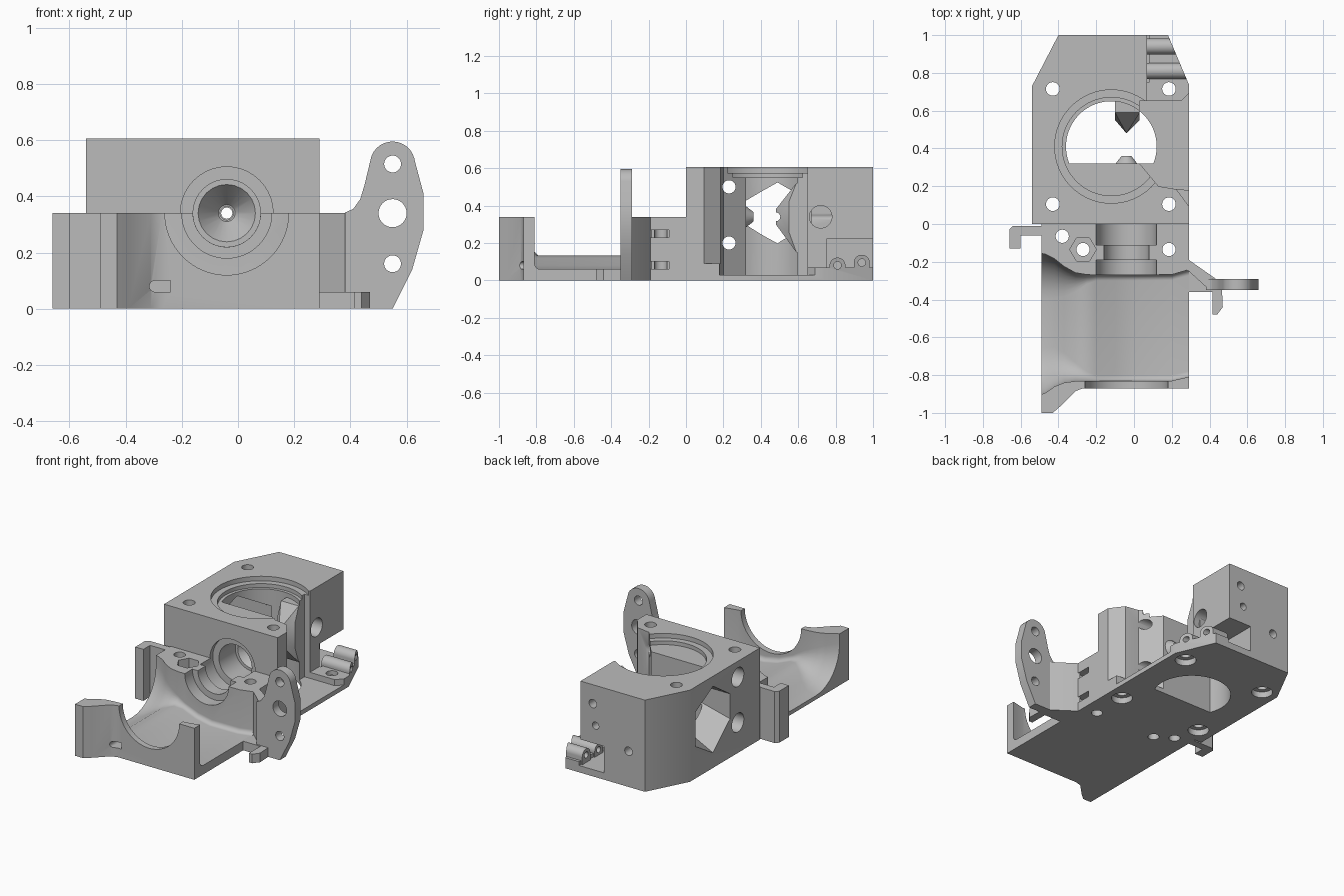
import bpy, bmesh, math

if "Cube" in bpy.data.objects:
    bpy.data.objects.remove(bpy.data.objects["Cube"])

grey = bpy.data.materials.new("plain_grey")
grey.diffuse_color = (0.5, 0.5, 0.5, 1)
grey.use_nodes = True
grey.node_tree.nodes["Principled BSDF"].inputs["Base Color"].default_value = grey.diffuse_color


def finish(name, bm):
    bmesh.ops.recalc_face_normals(bm, faces=bm.faces)
    me = bpy.data.meshes.new(name)
    bm.to_mesh(me)
    bm.free()
    ob = bpy.data.objects.new(name, me)
    bpy.context.collection.objects.link(ob)
    me.materials.append(grey)
    return ob


def loft(name, rings):
    bm = bmesh.new()
    vs = [[bm.verts.new(p) for p in r] for r in rings]
    n = len(vs[0])
    for a, b in zip(vs, vs[1:]):
        for i in range(n):
            j = (i + 1) % n
            bm.faces.new((a[i], a[j], b[j], b[i]))
    bm.faces.new(vs[0])
    bm.faces.new(vs[-1])
    return finish(name, bm)


def prism(name, pts, lo, hi, axis="z"):
    place = {"z": lambda a, b, h: (a, b, h), "y": lambda a, b, h: (a, h, b),
             "x": lambda a, b, h: (h, a, b)}[axis]
    return loft(name, [[place(a, b, h) for a, b in pts] for h in (lo, hi)])


def circle(a, b, r, n=48, start=0.0, sweep=2 * math.pi):
    k = n if sweep > 6.28 else n - 1
    return [(a + r * math.cos(start + sweep * i / k), b + r * math.sin(start + sweep * i / k))
            for i in range(n)]


def rod(name, a, b, r, lo, hi, axis="z", n=40):
    return prism(name, circle(a, b, r, n), lo, hi, axis)


def box(name, x0, x1, y0, y1, z0, z1):
    return prism(name, [(x0, y0), (x1, y0), (x1, y1), (x0, y1)], z0, z1)


def hull(name, pts):
    bm = bmesh.new()
    for p in pts:
        bm.verts.new(p)
    bmesh.ops.convex_hull(bm, input=bm.verts)
    return finish(name, bm)


def select(ob):
    bpy.ops.object.select_all(action="DESELECT")
    ob.select_set(True)
    bpy.context.view_layer.objects.active = ob


def cut(ob, *cutters):
    for c in cutters:
        select(ob)
        m = ob.modifiers.new("cut", "BOOLEAN")
        m.operation, m.solver, m.object = "DIFFERENCE", "EXACT", c
        bpy.ops.object.modifier_apply(modifier=m.name)
        bpy.data.objects.remove(c)


CX, CZ = -0.04, 0.34      # filament axis
BX, BY = -0.12, 0.41      # vertical gear bore

# Rear block with clipped back corners
block = prism("rear_block", [(-0.54, 0), (0.29, 0), (0.29, 0.74), (0.18, 1), (-0.40, 1),
                             (-0.54, 0.73)], 0, 0.605)
# Open right side and low back-right shelf
cut(block,
    prism("c", [(0.4, -0.03), (0.29, 0.095), (0.22, 0.19), (0.4, 0.19)], 0.09, 0.8),
    prism("c", [(0.4, 0.17), (0.22, 0.185), (0.13, 0.2), (0.03, 0.32), (0.03, 0.65),
                (0.25, 0.65), (0.4, 0.8)], 0.03, 0.8),
    box("c", 0.07, 0.4, 0.645, 1.1, 0.07, 0.8))
# Gear bore: D-shaped through hole with a stepped round rim
t = math.asin((0.32 - BY) / 0.24)
cut(block,
    prism("c", circle(BX, BY, 0.24, 48, t, math.pi - 2 * t), -0.1, 0.6),
    rod("c", BX, BY, 0.26, 0.55, 0.8, n=64),
    rod("c", BX, BY, 0.30, 0.575, 0.8, n=64))
# Left window tapering inward, bearing holes, side pocket, back notch
outer = [(0.31, 0.42), (0.31, 0.25), (0.49, 0.09), (0.67, 0.2), (0.67, 0.44), (0.49, 0.54)]
inner = [(0.31, 0.42), (0.31, 0.305), (0.49, 0.2), (0.67, 0.305), (0.67, 0.42), (0.49, 0.523)]
cut(block,
    loft("c", [[(x, a, b) for a, b in s] for x, s in ((-0.56, outer), (-0.34, inner),
                                                     (-0.2, inner))]),
    rod("c", 0.72, CZ, 0.06, -0.06, 0.2, "x"),
    box("c", -0.1, 0.08, 0.75, 1.1, 0.045, 0.22))
for z in (0.2, 0.5):
    cut(block, rod("c", 0.23, z, 0.035, -0.7, 0.4, "x"),
        rod("c", 0.23, z, 0.062, -0.7, -0.42, "x"))
# Nozzle seat with pointed roof, narrowing filament path and back screw holes
cut(block,
    rod("c", CX, CZ, 0.165, -0.1, 0.03, "y"),
    rod("c", CX, CZ, 0.12, -0.1, 0.2, "y"),
    prism("c", [(CX - 0.1, CZ), (CX + 0.1, CZ), (CX + 0.08, 0.43), (CX + 0.02, 0.525),
                (CX - 0.02, 0.525), (CX - 0.08, 0.43)], 0.035, 0.2, "y"),
    loft("c", [[(a, y, b) for a, b in circle(CX, CZ, r, 24)]
               for y, r in ((0.19, 0.11), (0.29, 0.03))]),
    rod("c", CX, CZ, 0.024, 0.1, 1.1, "y", 20),
    rod("c", -0.02, 0.48, 0.028, 0.8, 1.1, "y", 20),
    rod("c", -0.28, 0.235, 0.028, 0.8, 1.1, "y", 20))
# Corner screw holes with wide heads underneath
for x in (-0.43, 0.185):
    for y in (0.105, 0.715):
        cut(block, rod("c", x, y, 0.036, -0.1, 0.8, n=24), rod("c", x, y, 0.065, -0.1, 0.04, n=32))

# Filament guide wedge behind the gear and guide tip in front of it
wedge = hull("guide_wedge", [(x, y, z) for x in (-0.1, 0.03) for y in (0.59, 0.67)
                             for z in (0.15, 0.52)]
             + [(x, 0.55, z) for x in (-0.1, 0.03) for z in (0.26, 0.42)]
             + [(CX, 0.48, z) for z in (0.30, 0.38)])
cut(wedge, rod("c", CX, CZ, 0.024, 0.4, 0.8, "y", 20))
tip = loft("guide_tip", [[(a, y, b) for a, b in circle(CX, CZ, r, 24)]
                         for y, r in ((0.31, 0.065), (0.36, 0.026))])
cut(tip, rod("c", CX, CZ, 0.02, 0.2, 0.5, "y", 20))
parts = [block, wedge, tip]

# Hinge ridges on the low shelf, clipped along the back corner
for i, (y, z) in enumerate(((0.81, 0.08), (0.94, 0.095))):
    ridge = prism("hinge_ridge_%d" % i, circle(y, z, 0.042, 24, 0, math.pi)
                  + [(y - 0.042, 0.04), (y + 0.042, 0.04)], 0.07, 0.35, "x")
    corner = prism("c", [(0.29, 0.74), (0.16, 1.047), (0.6, 1.047), (0.6, 0.74)], -0.1, 0.3)
    cut(ridge, corner, rod("c", y, z, 0.02, 0.0, 0.4, "x", 16))
    cut(block, rod("c", y, z, 0.02, 0.06, 0.4, "x", 16))
    parts.append(ridge)

# Front body: nozzle mount, fan scoop and front wall in one piece
body = prism("front_body", [(-0.49, -1), (-0.43, -1), (-0.39, -0.965), (-0.31, -0.885),
                            (-0.27, -0.87), (0.29, -0.87), (0.29, 0), (-0.49, 0)], 0, 0.34)


def scoop_section(x, y0, y1, zf, r):
    left = circle(y0 + r, zf + r, r, 9, math.pi, math.pi / 2)
    right = circle(y1 - r, zf + r, r, 9, -math.pi / 2, math.pi / 2)
    return [(x, a, b) for a, b in [(y0, 0.7)] + left + right + [(y1, 0.7)]]


cut(body, loft("c", [scoop_section(*s) for s in (
    (-0.52, -0.91, -0.15, 0.02, 0.25), (-0.47, -0.895, -0.16, 0.03, 0.24),
    (-0.42, -0.86, -0.185, 0.05, 0.21), (-0.37, -0.84, -0.225, 0.08, 0.16),
    (-0.31, -0.832, -0.258, 0.115, 0.10), (-0.25, -0.83, -0.268, 0.132, 0.05),
    (-0.20, -0.83, -0.27, 0.12, 0.03), (-0.1, -0.83, -0.27, 0.08, 0.03),
    (0.0, -0.83, -0.27, 0.06, 0.03), (0.2, -0.83, -0.268, 0.06, 0.03),
    (0.33, -0.80, -0.23, 0.06, 0.03))]))
# Half-round cradle with its groove, and front wall cutout
cut(body,
    rod("c", CX, CZ, 0.22, -1.1, -0.8, "y", 64),
    rod("c", CX, CZ, 0.16, -0.4, -0.19, "y", 64),
    rod("c", CX, CZ, 0.12, -0.25, 0.1, "y", 64),
    rod("c", CX, CZ, 0.16, -0.11, 0.1, "y", 64))
# Screw holes, nut trap, cable slot and side slots
cut(body,
    rod("c", -0.38, -0.065, 0.035, -0.1, 0.8, n=24),
    rod("c", 0.185, -0.135, 0.035, -0.1, 0.8, n=24),
    rod("c", -0.27, -0.135, 0.035, -0.1, 0.8, n=24),
    rod("c", -0.27, -0.135, 0.07, 0.24, 0.8, n=6),
    prism("c", circle(-0.295, 0.08, 0.02, 12, math.pi / 2, math.pi)
          + [(-0.24, 0.06), (-0.24, 0.10)], -1.1, -0.8, "y"),
    box("c", 0.18, 0.4, -0.2, -0.09, 0.06, 0.1),
    box("c", 0.18, 0.4, -0.2, -0.09, 0.23, 0.27))
parts.append(body)

# Left hook
parts.append(prism("left_hook", [(-0.66, -0.03), (-0.64, -0.01), (-0.48, -0.01), (-0.48, -0.06),
                                 (-0.60, -0.06), (-0.60, -0.13), (-0.66, -0.13)], 0, 0.34))

# Right mounting ear with three holes
ear = prism("mounting_ear", [(0.38, 0), (0.55, 0), (0.62, 0.14), (0.66, 0.28), (0.66, 0.41),
                             (0.628, 0.53)]
            + circle(0.55, 0.515, 0.08, 14, 0.25, math.pi - 0.4)
            + [(0.45, 0.44), (0.435, 0.39), (0.41, 0.355), (0.38, 0.342)], -0.35, -0.29, "y")
for z, r in ((0.515, 0.03), (0.34, 0.05), (0.16, 0.03)):
    cut(ear, rod("c", 0.55, z, r, -0.5, -0.2, "y", 32))
parts.append(ear)

# Slanted strut, its foot and the small right hook
parts.append(prism("ear_strut", [(0.28, -0.185), (0.29, -0.19), (0.44, -0.295), (0.44, -0.35),
                                 (0.40, -0.35), (0.29, -0.25), (0.28, -0.25)], 0, 0.34))
parts.append(prism("ear_foot", [(0.28, -0.22), (0.42, -0.30), (0.465, -0.33), (0.47, -0.44),
                                (0.44, -0.48), (0.415, -0.48), (0.415, -0.36), (0.28, -0.36)],
                   0, 0.06))

# Smooth round surfaces, keep edges sharp
for ob in parts:
    select(ob)
    bpy.ops.object.shade_smooth_by_angle(angle=math.radians(30))
